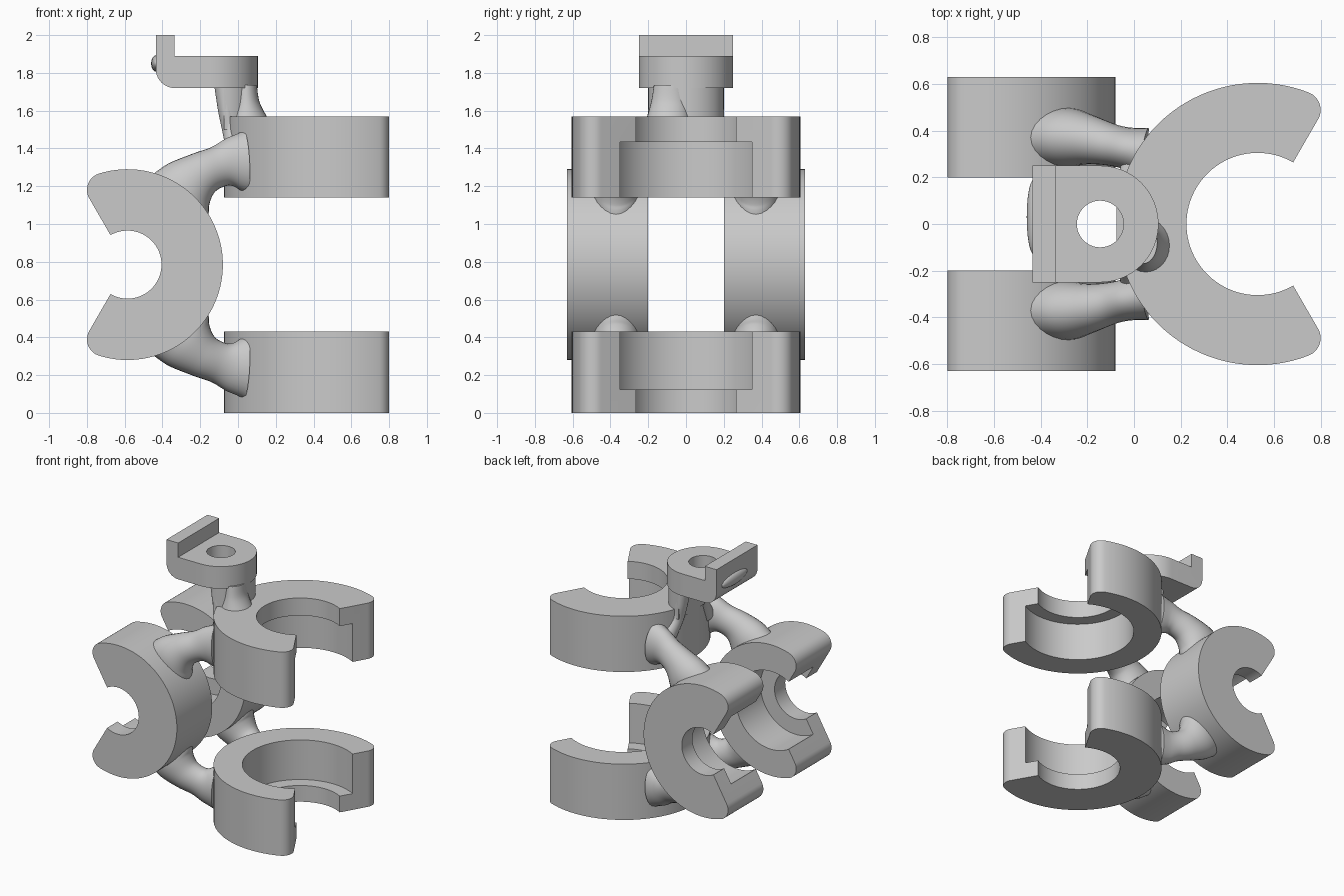
import bpy, bmesh
from math import sin, cos, asin, sqrt, pi, radians
from mathutils import Vector

old = bpy.data.objects.get("Cube")
if old:
    bpy.data.objects.remove(old, do_unlink=True)

grey = bpy.data.materials.new("plain grey")
grey.use_nodes = True
grey.diffuse_color = (0.59, 0.59, 0.59, 1)
grey.node_tree.nodes["Principled BSDF"].inputs["Base Color"].default_value = (0.59, 0.59, 0.59, 1)


def finish(name, bm):
    bmesh.ops.recalc_face_normals(bm, faces=bm.faces[:])
    mesh = bpy.data.meshes.new(name)
    bm.to_mesh(mesh)
    bm.free()
    mesh.materials.append(grey)
    mesh.shade_smooth()
    mesh.set_sharp_from_angle(angle=radians(35))
    obj = bpy.data.objects.new(name, mesh)
    bpy.context.collection.objects.link(obj)
    return obj


def loft(name, rings):
    """Skin closed rings of equal length and cap both ends."""
    bm = bmesh.new()
    rows = [[bm.verts.new(p) for p in ring] for ring in rings]
    n = len(rows[0])
    for a, b in zip(rows, rows[1:]):
        for i in range(n):
            j = (i + 1) % n
            bm.faces.new((a[i], a[j], b[j], b[i]))
    bm.faces.new(rows[0])
    bm.faces.new(rows[-1])
    return finish(name, bm)


def clip(name, outer, bore, hole, fillet, lip, place):
    """C-shaped clip: an L section swept round, with rounded jaw tips."""
    reach = outer - fillet
    tip = asin(fillet / reach)
    span = radians(240)
    ease = [tip * (i / 12) ** 2 for i in range(13)]
    middle = [tip + (span - 2 * tip) * i / 64 for i in range(1, 64)]
    angles = ease + middle + [span - d for d in reversed(ease)]
    rings = []
    for a in angles:
        d = min(a, span - a)
        rad = outer
        if d < tip:
            off = tip - d
            rad = reach * cos(off) + sqrt(max(0, fillet ** 2 - (reach * sin(off)) ** 2))
        section = [(rad, 0), (rad, 0.43), (hole, 0.43), (hole, 0.43 - lip),
                   (bore, 0.43 - lip), (bore, 0)]
        t = a + radians(60)
        rings.append([place(r * cos(t), r * sin(t), h) for r, h in section])
    return loft(name, rings)


# Two level clips that open to +x, two upright clips that open to -x
clip("upper_clip", 0.605, 0.404, 0.305, 0.08, 0.135, lambda u, v, h: (0.53 + u, v, 1.14 + h))
clip("lower_clip", 0.605, 0.404, 0.305, 0.08, 0.125,
     lambda u, v, h: (0.53 + u, v, 0.43 - h))
for side, word in ((-1, "front"), (1, "back")):
    clip(word + "_clip", 0.505, 0.3, 0.18, 0.09, 0.13,
         lambda u, v, h: (-0.585 - u, side * (0.2 + h), 0.785 + v))


def tube(name, stations, flip=lambda p: p, sides=28, steps=8):
    """Smooth tube through stations of (centre, in-plane radius, y radius)."""
    pts = [Vector(c) for c, a, b in stations]
    rad = [Vector((a, b, 0)) for c, a, b in stations]

    def spline(v, i, t):
        p, q = v[i], v[i + 1]
        m = (q - v[max(i - 1, 0)]) / 2
        k = (v[min(i + 2, len(v) - 1)] - p) / 2
        return (p * (2*t**3 - 3*t**2 + 1) + m * (t**3 - 2*t**2 + t)
                + q * (3*t**2 - 2*t**3) + k * (t**3 - t**2))

    path, radii = [], []
    for i in range(len(pts) - 1):
        for s in range(steps + (i == len(pts) - 2)):
            path.append(spline(pts, i, s / steps))
            radii.append(spline(rad, i, s / steps))
    rings = []
    for i, c in enumerate(path):
        along = (path[min(i + 1, len(path) - 1)] - path[max(i - 1, 0)]).normalized()
        normal = along.cross(Vector((0, 1, 0))).normalized()
        cross = normal.cross(along)
        ring = [c + normal * radii[i].x * cos(w) + cross * radii[i].y * sin(w)
                for w in (2 * pi * k / sides for k in range(sides))]
        rings.append([flip(p) for p in ring])
    return loft(name, rings)


# Four flared arms joining the clips
arm = [((-0.33, 0.37, 1.12), 0.2, 0.13), ((-0.27, 0.37, 1.2), 0.16, 0.125),
       ((-0.19, 0.36, 1.265), 0.12, 0.105), ((-0.1, 0.34, 1.305), 0.11, 0.09),
       ((-0.03, 0.325, 1.325), 0.135, 0.09), ((0.04, 0.31, 1.33), 0.165, 0.105)]
for sy, word in ((-1, "front"), (1, "back")):
    for up in (True, False):
        tube(("upper_" if up else "lower_") + word + "_arm", arm,
             lambda p: (p.x, sy * p.y, p.z if up else 1.57 - p.z))

# Post under the bracket, with a flared foot and two ribs beside a bolt groove
half = [(-0.075 + 0.175 * sin(pi * i / 24), -0.2 * cos(pi * i / 24)) for i in range(25)]
loft("post", [[(x, y, z) for x, y in half] for z in (1.5, 1.73)])
tube("post_foot", [((0.04, -0.08, 1.73), 0.06, 0.09), ((0.045, -0.085, 1.64), 0.07, 0.1),
                   ((0.05, -0.09, 1.55), 0.11, 0.12)])
for s, word in ((-1, "front"), (1, "back")):
    tube(word + "_rib", [((-0.07, s * 0.145, 1.73), 0.055, 0.055),
                         ((-0.06, s * 0.145, 1.6), 0.045, 0.055),
                         ((-0.035, s * 0.16, 1.48), 0.045, 0.05),
                         ((0.0, s * 0.23, 1.36), 0.06, 0.07)])

# Bracket: side profile, trimmed to a rounded plan and drilled
corner = [(-0.335 - 0.1 * sin(pi * i / 20), 1.82 - 0.1 * cos(pi * i / 20)) for i in range(11)]
side = corner + [(-0.435, 2), (-0.335, 2), (-0.335, 1.89), (0.2, 1.89), (0.2, 1.72)]
bracket = loft("bracket", [[(x, y, z) for x, z in side] for y in (-0.25, 0.25)])


def disc(cx, rad, n=64):
    return [(cx + rad * cos(2 * pi * i / n), rad * sin(2 * pi * i / n)) for i in range(n)]


rounded = [(-0.145 + 0.25 * cos(t), 0.25 * sin(t))
           for t in (-pi / 2 + pi * i / 40 for i in range(41))] + [(-0.6, 0.25), (-0.6, -0.25)]
for plan, mode in ((rounded, 'INTERSECT'), (disc(-0.145, 0.1), 'DIFFERENCE')):
    cutter = loft("cutter", [[(x, y, z) for x, y in plan] for z in (1.5, 2.2)])
    cutter.hide_render = True
    mod = bracket.modifiers.new("trim", 'BOOLEAN')
    mod.object, mod.operation, mod.solver = cutter, mode, 'EXACT'
    bpy.context.view_layer.objects.active = bracket
    bpy.ops.object.modifier_apply(modifier=mod.name)
    bpy.data.objects.remove(cutter, do_unlink=True)
bracket.data.shade_smooth()
bracket.data.set_sharp_from_angle(angle=radians(35))

# Small raised grip on the outer face of the bracket
bm = bmesh.new()
bmesh.ops.create_uvsphere(bm, u_segments=24, v_segments=12, radius=1)
for v in bm.verts:
    v.co = (-0.43 + 0.03 * v.co.x, 0.03 + 0.16 * v.co.y, 1.85 + 0.045 * v.co.z)
finish("grip", bm)
